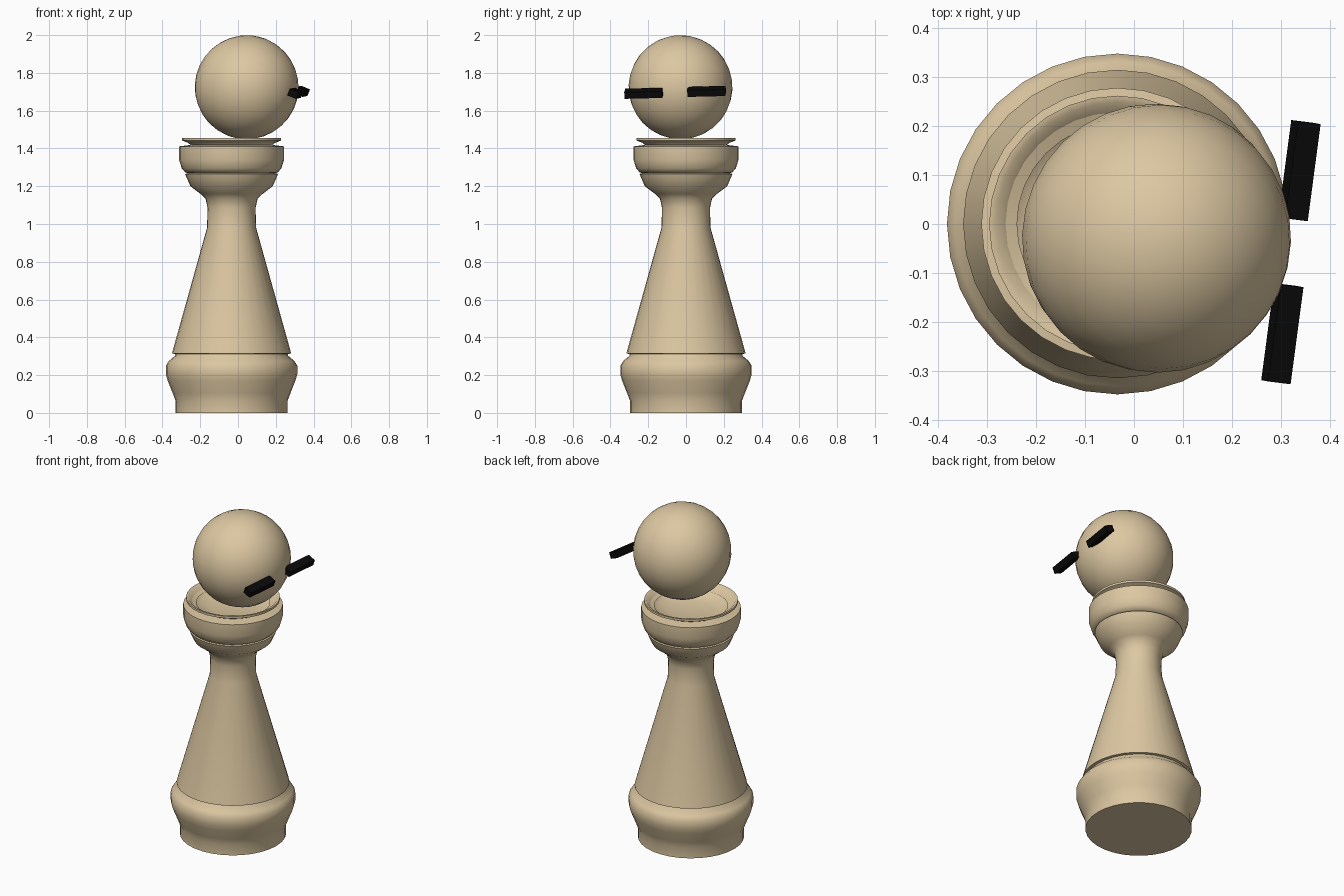
import bpy, bmesh, math
from mathutils import Matrix

if "Cube" in bpy.data.objects:
    bpy.data.objects.remove(bpy.data.objects["Cube"])

AXIS_X = -0.034
SIDES = 32


def material(name, rgb):
    m = bpy.data.materials.new(name)
    m.diffuse_color = (*rgb, 1)
    m.use_nodes = True
    m.node_tree.nodes["Principled BSDF"].inputs["Base Color"].default_value = m.diffuse_color
    return m


tan = material("tan", (0.72, 0.575, 0.36))
black = material("black", (0.003, 0.003, 0.003))


def finish(name, bm, mat, loc=(0, 0, 0), rot=(0, 0, 0), angle=None):
    bmesh.ops.recalc_face_normals(bm, faces=bm.faces)
    me = bpy.data.meshes.new(name)
    bm.to_mesh(me)
    bm.free()
    me.materials.append(mat)
    ob = bpy.data.objects.new(name, me)
    ob.location = loc
    ob.rotation_euler = [math.radians(a) for a in rot]
    bpy.context.collection.objects.link(ob)
    if angle:
        bpy.ops.object.select_all(action='DESELECT')
        ob.select_set(True)
        bpy.context.view_layer.objects.active = ob
        bpy.ops.object.shade_smooth_by_angle(angle=math.radians(angle))
    return ob


def lathe(name, profile):
    """Revolve a list of (radius, height) points around the body axis."""
    bm = bmesh.new()
    rings = []
    for r, z in profile:
        if r == 0:
            rings.append([bm.verts.new((0, 0, z))] * SIDES)
        else:
            rings.append([bm.verts.new((r * math.cos(2 * math.pi * i / SIDES),
                                        r * math.sin(2 * math.pi * i / SIDES), z))
                          for i in range(SIDES)])
    for a, b in zip(rings, rings[1:]):
        for i in range(SIDES):
            j = (i + 1) % SIDES
            bm.faces.new(dict.fromkeys((a[i], a[j], b[j], b[i])))
    return finish(name, bm, tan, (AXIS_X, 0, 0), angle=50)


# Turned body: foot, bulge, lip, cone, neck, collar and dished rim
lathe("body", [
    (0, 0), (0.297, 0), (0.297, 0.065), (0.312, 0.105), (0.338, 0.17),
    (0.348, 0.205), (0.348, 0.25), (0.332, 0.275), (0.300, 0.302),
    (0.298, 0.312), (0.315, 0.314), (0.313, 0.325), (0.130, 0.98),
    (0.127, 1.085), (0.138, 1.135), (0.165, 1.16), (0.218, 1.20),
    (0.240, 1.25), (0.246, 1.265), (0.228, 1.270),
    (0.244, 1.272), (0.264, 1.295), (0.278, 1.34), (0.278, 1.411),
    (0.205, 1.420), (0.262, 1.442), (0.262, 1.455), (0.248, 1.453),
    (0.225, 1.425), (0.19, 1.40), (0.12, 1.385), (0, 1.38)])

# Ball head, resting off-centre on the rim
bm = bmesh.new()
bmesh.ops.create_uvsphere(bm, u_segments=32, v_segments=16, radius=0.275)
finish("ball_head", bm, tan, (0.046, -0.029, 1.724), (8, 14, 0), angle=60)

# Pair of black bars on the ball
for name, loc in (("left_bar", (0.303, -0.224, 1.692)),
                  ("right_bar", (0.338, 0.109, 1.702))):
    bm = bmesh.new()
    bmesh.ops.create_cube(bm, size=1, matrix=Matrix.Diagonal((0.05, 0.2, 0.038, 1)))
    finish(name, bm, black, loc, (1.5, 22, -7))
